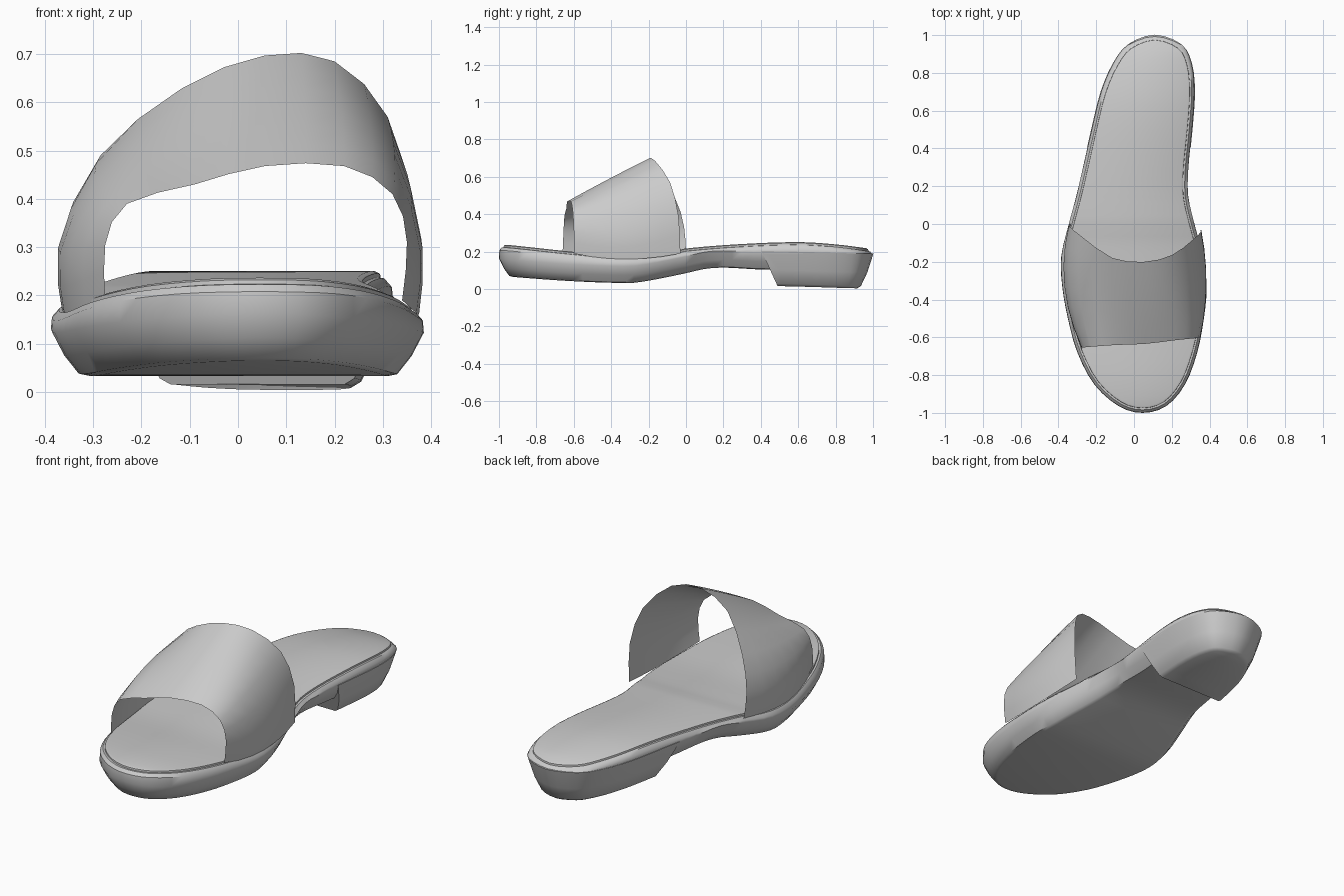
import bpy, bmesh, math
from mathutils import Vector

if "Cube" in bpy.data.objects:
    bpy.data.objects.remove(bpy.data.objects["Cube"])

# Foot outline: left and right x at shared y stations, plus the toe and heel tips
YS = [-.965, -.85, -.68, -.5, -.33, -.17, 0, .15, .3, .5, .7, .85, .95]
LEFT = [-.08, -.21, -.30, -.35, -.38, -.385, -.345, -.305, -.27, -.225, -.175, -.11, -.03]
RIGHT = [.17, .27, .335, .37, .385, .365, .32, .287, .288, .308, .321, .305, .25]

# Side profiles as (y, z)
TOP = [(-1, .23), (-.93, .225), (-.6, .19), (-.35, .17), (-.1, .188), (0, .208),
       (.3, .232), (.6, .242), (.8, .23), (1, .205)]
BOTTOM = [(-1, .075), (-.95, .067), (-.6, .042), (-.3, .033), (-.2, .045), (0, .085),
          (.1, .108), (.2, .115), (.4, .105), (1, .1)]
HEEL = [(-1, .03), (.49, .012), (.92, 0), (1, 0)]


def spline(a, b, c, d, t):
    return .5 * (2 * b + (c - a) * t + (2 * a - 5 * b + 4 * c - d) * t * t
                 + (3 * b - a - 3 * c + d) * t ** 3)


def height(profile, y):
    y = max(profile[0][0], min(profile[-1][0], y))
    for i in range(len(profile) - 1):
        (y0, z0), (y1, z1) = profile[i], profile[i + 1]
        if y <= y1:
            t = (y - y0) / (y1 - y0)
            a = profile[max(i - 1, 0)]
            d = profile[min(i + 2, len(profile) - 1)]
            m0 = (z1 - a[1]) / (y1 - a[0]) * (y1 - y0)
            m1 = (d[1] - z0) / (d[0] - y0) * (y1 - y0)
            return ((2*t**3 - 3*t*t + 1) * z0 + (t**3 - 2*t*t + t) * m0
                    + (3*t*t - 2*t**3) * z1 + (t**3 - t*t) * m1)
    return profile[-1][1]


def make_outline(steps=3):
    pts = [Vector((.045, -1))] + [Vector(p) for p in zip(RIGHT, YS)]
    pts += [Vector((.11, 1))] + [Vector(p) for p in reversed(list(zip(LEFT, YS)))]
    n = len(pts)
    return [spline(*(pts[(i + k) % n] for k in (-1, 0, 1, 2)), s / steps)
            for i in range(n) for s in range(steps)]


OUTLINE = make_outline()
N = len(OUTLINE)


def finish(bm, name, angle=40):
    bmesh.ops.recalc_face_normals(bm, faces=bm.faces)
    mesh = bpy.data.meshes.new(name)
    bm.to_mesh(mesh)
    bm.free()
    obj = bpy.data.objects.new(name, mesh)
    bpy.context.collection.objects.link(obj)
    bpy.ops.object.select_all(action='DESELECT')
    obj.select_set(True)
    bpy.context.view_layer.objects.active = obj
    bpy.ops.object.shade_smooth_by_angle(angle=math.radians(angle))
    return obj


def loft(rings):
    """Stack inset copies of the outline; each ring is (inset, profile, z offset)."""
    bm = bmesh.new()
    loops = []
    for inset, profile, dz in rings:
        loop = []
        for i, p in enumerate(OUTLINE):
            t = (OUTLINE[(i + 1) % N] - OUTLINE[i - 1]).normalized()
            q = p + Vector((-t.y, t.x)) * inset
            loop.append(bm.verts.new((q.x, q.y, height(profile, q.y) + dz)))
        loops.append(loop)
    for a, b in zip(loops, loops[1:]):
        for i in range(N):
            j = (i + 1) % N
            bm.faces.new((a[i], a[j], b[j], b[i]))
    # caps run across the foot so they follow the side profile
    for loop in (loops[0], loops[-1]):
        for i in range(N // 2):
            quad = [loop[i], loop[i + 1], loop[(N - i - 1) % N], loop[(N - i) % N]]
            bm.faces.new(list(dict.fromkeys(quad)))
    return bm


# Sole with bevelled underside and rounded rim
finish(loft([(.075, BOTTOM, 0), (.055, BOTTOM, .004), (.025, BOTTOM, .042),
             (0, BOTTOM, .09), (.002, TOP, -.022), (.016, TOP, -.006), (.03, TOP, -.004)]), "sole")

# Thin insole pad
finish(loft([(.024, TOP, -.015), (.026, TOP, .004), (.036, TOP, .009)]), "insole")

# Low heel block, cut off by a slanted front plane
bm = loft([(.085, HEEL, .004), (.065, HEEL, .016), (.03, HEEL, .09), (-.002, HEEL, .19)])
bmesh.ops.bisect_plane(bm, geom=bm.verts[:] + bm.edges[:] + bm.faces[:],
                       plane_co=(0, .41, .19), plane_no=(0, -.175, -.08), clear_outer=True)
bmesh.ops.holes_fill(bm, edges=[e for e in bm.edges if e.is_boundary])
finish(bm, "heel")

# Strap: front edge, middle and back edge arches
FRONT = [(-.275, -.66, .19), (-.275, -.655, .305), (-.23, -.65, .39), (-.09, -.64, .43),
         (.055, -.635, .468), (.22, -.615, .468), (.32, -.605, .41), (.35, -.6, .31), (.34, -.6, .19)]
MIDDLE = [(-.358, -.33, .15), (-.368, -.33, .29), (-.29, -.35, .44), (-.11, -.4, .535),
          (.055, -.415, .587), (.215, -.39, .58), (.325, -.35, .49), (.382, -.32, .3), (.375, -.32, .16)]
BACK = [(-.335, 0, .19), (-.345, -.01, .33), (-.285, -.06, .49), (-.115, -.18, .63),
        (.055, -.2, .697), (.2, -.165, .685), (.31, -.085, .57), (.355, -.04, .39), (.352, -.03, .19)]


def arch(points):
    p = [Vector(q) for q in points]
    p = [2 * p[0] - p[1]] + p + [2 * p[-1] - p[-2]]
    out = [spline(*p[i:i + 4], s / 2) for i in range(len(p) - 3) for s in range(2)]
    return out + [p[-2]]


bm = bmesh.new()
rows = []
for k in range(7):
    t = k / 6
    w = (2 * (t - .5) * (t - 1), 4 * t * (1 - t), 2 * t * (t - .5))
    rows.append([bm.verts.new(f * w[0] + m * w[1] + b * w[2])
                 for f, m, b in zip(arch(FRONT), arch(MIDDLE), arch(BACK))])
for a, b in zip(rows, rows[1:]):
    for i in range(len(a) - 1):
        bm.faces.new((a[i], a[i + 1], b[i + 1], b[i]))
finish(bm, "strap")
